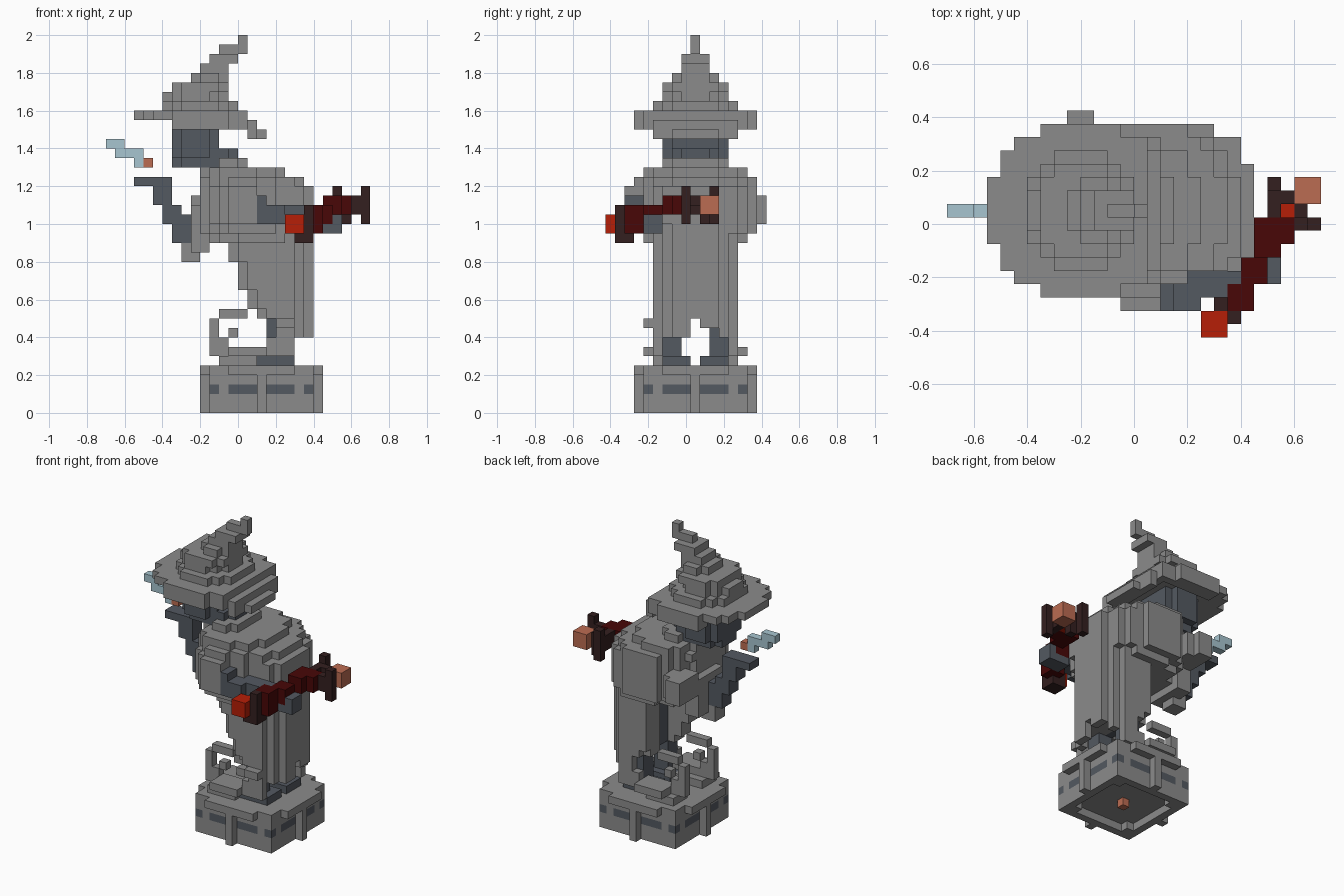
import bpy
import bmesh
from mathutils import Vector

default_cube = bpy.data.objects.get("Cube")
if default_cube:
    bpy.data.objects.remove(default_cube)

SIZE = 0.05
ORIGIN = Vector((-0.7, -0.425, 0.0))
MIDDLE_Y = 0.05          # the figure is symmetric about this plane
PEDESTAL_X = 0.125
cells = {}               # block position -> part name


def make_material(name, colour):
    material = bpy.data.materials.new(name)
    material.use_nodes = True
    rgba = (*colour, 1.0)
    material.diffuse_color = rgba
    material.node_tree.nodes["Principled BSDF"].inputs["Base Color"].default_value = rgba
    return material


stone = make_material("grey stone", (0.26, 0.26, 0.26))
slate = make_material("dark slate", (0.087, 0.1, 0.12))
dark_red = make_material("dark red", (0.065, 0.002, 0.002))
brown = make_material("dark brown", (0.034, 0.014, 0.014))
red = make_material("bright red", (0.47, 0.013, 0.002))
copper = make_material("copper", (0.5, 0.15, 0.085))
pale_blue = make_material("pale blue", (0.39, 0.56, 0.63))


def span(low, high, axis):
    start, stop = (round((v - ORIGIN[axis]) / SIZE) for v in (low, high))
    return range(start, stop)


def centre(cell):
    return ORIGIN + (Vector(cell) + Vector((0.5, 0.5, 0.5))) * SIZE


def box(part, x, y, z, keep=None):
    """Fill a box with blocks; part None carves. keep(point) limits the region."""
    for i in span(*x, 0):
        for j in span(*y, 1):
            for k in span(*z, 2):
                cell = (i, j, k)
                if keep is None or keep(centre(cell)):
                    if part:
                        cells[cell] = part
                    else:
                        cells.pop(cell, None)


def column(part, x, y, z, power=2.5, front_power=None, keep=None):
    """Rounded slab inscribed in the given box; the -x half may be squarer."""
    cx, cy = sum(x) / 2, sum(y) / 2
    rx, ry = x[1] - cx, y[1] - cy

    def inside(p):
        n = front_power if front_power and p.x < cx else power
        round_test = abs((p.x - cx) / rx) ** n + abs((p.y - cy) / ry) ** n <= 1
        return round_test and (keep is None or keep(p))

    box(part, x, y, z, inside)


def mirrored(part, x, y, z):
    """Box on both sides of the figure."""
    box(part, x, y, z)
    box(part, x, (2 * MIDDLE_Y - y[1], 2 * MIDDLE_Y - y[0]), z)


def pedestal_steps(p):
    """Sorted block distances from the pedestal axis."""
    return sorted((abs(round((p.x - PEDESTAL_X) / SIZE)), abs(round((p.y - MIDDLE_Y) / SIZE))))


def plinth(part, reach, radius, z):
    """Square slab with its corners cut by a circle, measured in blocks."""
    half = (reach + 0.5) * SIZE
    box(part, (PEDESTAL_X - half, PEDESTAL_X + half), (MIDDLE_Y - half, MIDDLE_Y + half), z,
        lambda p: Vector(pedestal_steps(p)).length <= radius)


# Pedestal: hollow foot, recessed band, rim and posts
plinth("pedestal", 5, 7.1, (0, 0.1))
plinth("pedestal_band", 5, 7.1, (0.1, 0.15))
plinth("pedestal", 5, 7.1, (0.15, 0.2))
plinth("pedestal", 6, 7.1, (0.2, 0.25))
plinth(None, 4, 5, (0, 0.05))
box("pedestal", (-0.2, 0.45), (-0.275, 0.375), (0, 0.2),
    lambda p: pedestal_steps(p) in ([0, 6], [4, 5]))
box("pedestal_plug", (0.1, 0.15), (0.025, 0.075), (0, 0.05))

# Robe: stacked slabs, square at the front and round at the back
robe = [
    ((0.1, 0.4), (-0.175, 0.275), (0.4, 0.55)),
    ((0.05, 0.4), (-0.175, 0.275), (0.55, 0.65)),
    ((0, 0.4), (-0.175, 0.275), (0.65, 0.8)),
    ((-0.05, 0.4), (-0.175, 0.275), (0.8, 0.9)),
]
for slab in robe:
    column("robe", *slab, 2.1, 4)

# Hunched shoulders
shoulders = [
    ((-0.15, 0.4), (-0.225, 0.325), (0.9, 0.95)),
    ((-0.2, 0.4), (-0.275, 0.375), (0.95, 1.0)),
    ((-0.2, 0.4), (-0.325, 0.375), (1.0, 1.2)),
    ((-0.2, 0.35), (-0.275, 0.375), (1.2, 1.25)),
    ((-0.2, 0.25), (-0.225, 0.325), (1.25, 1.3)),
    ((-0.15, 0.05), (-0.125, 0.225), (1.3, 1.35)),
]
for slab in shoulders:
    column("robe", *slab, 2.1, 2.3)
box("robe", (-0.25, -0.1), (0.225, 0.375), (1.0, 1.15))
box("robe", (-0.25, -0.15), (0.375, 0.425), (1.0, 1.15))

# Notch above the holding arm
box(None, (0.1, 0.4), (-0.325, -0.225), (1.1, 1.25))
box(None, (0.2, 0.4), (-0.225, -0.175), (1.1, 1.25))

# Robe open on the front, with dark lining and a ragged hollow hem
box(None, (-0.05, 0.1), (-0.025, 0.275), (0.4, 0.9))
box(None, (0.1, 0.15), (-0.025, 0.125), (0.4, 0.9))
box("lining", (0.15, 0.2), (-0.025, 0.125), (0.5, 0.9))
box(None, (0.1, 0.2), (-0.175, 0.275), (0.4, 0.5))
column(None, (0.15, 0.35), (-0.125, 0.225), (0.4, 0.5))
box(None, (0, 0.4), (0.025, 0.075), (0.25, 0.5))
box(None, (0.35, 0.4), (0.075, 0.225), (0.4, 0.45))
mirrored("robe", (0.15, 0.3), (-0.175, -0.125), (0.3, 0.4))
mirrored("robe", (0.2, 0.3), (-0.175, -0.125), (0.4, 0.45))
box("robe", (0.2, 0.3), (-0.225, -0.175), (0.45, 0.5))

# Legs and shoes with thin curled toes
mirrored("legs", (0.15, 0.25), (-0.125, -0.025), (0.25, 0.55))
mirrored("legs", (0.1, 0.3), (-0.125, 0.025), (0.25, 0.3))
mirrored("shoes", (-0.1, 0.1), (-0.175, -0.025), (0.25, 0.3))
mirrored("shoes", (-0.05, 0.15), (-0.225, -0.075), (0.3, 0.35))
for x, z in (((-0.15, -0.05), (0.3, 0.35)), ((-0.15, -0.1), (0.35, 0.5)),
             ((-0.1, 0.05), (0.5, 0.55)), ((-0.1, -0.05), (0.35, 0.4)),
             ((-0.05, 0), (0.4, 0.45))):
    mirrored("shoes", x, (-0.125, -0.075), z)

# Head
column("head", (-0.35, -0.1), (-0.125, 0.225), (1.35, 1.55), 2.2)
column("head", (-0.35, -0.1), (-0.075, 0.175), (1.3, 1.35), 2.2)
column("head", (-0.2, 0), (-0.075, 0.175), (1.3, 1.4), 2.2)

# Hat: drooping brim and bent peak
BRIM_X, BRIM_Y = (-0.55, 0.15), (-0.275, 0.375)
column("hat", BRIM_X, BRIM_Y, (1.55, 1.6), 2.3, keep=lambda p: p.x < 0.05)
column("hat", BRIM_X, BRIM_Y, (1.5, 1.55), 2.3,
       keep=lambda p: -0.35 < p.x < 0.1 and (p.x > 0 or abs(p.y - MIDDLE_Y) > 0.22))
column("hat", BRIM_X, BRIM_Y, (1.45, 1.5), 2.3, keep=lambda p: p.x > 0.05)
peak = [(-0.4, 0, 0.225), (-0.4, -0.05, 0.175), (-0.35, -0.05, 0.175),
        (-0.25, -0.05, 0.125), (-0.2, -0.05, 0.075), (-0.15, 0, 0.075),
        (-0.1, 0.05, 0.025), (0, 0.05, 0.025)]
for level, (left, right, half) in enumerate(peak):
    z = 1.6 + level * SIZE
    column("hat", (left, right), (MIDDLE_Y - half, MIDDLE_Y + half), (z, z + SIZE), 2.1)

# Reaching arm, hanging cuff and floating flame
for x, z in (((-0.35, -0.25), (0.9, 1.0)), ((-0.4, -0.25), (1.0, 1.05)),
             ((-0.4, -0.3), (1.05, 1.1)), ((-0.45, -0.35), (1.1, 1.2)),
             ((-0.55, -0.35), (1.2, 1.25))):
    box("reaching_arm", x, (0.025, 0.125), z)
box("cuff", (-0.3, -0.2), (0.025, 0.125), (0.8, 0.9))
box("cuff", (-0.25, -0.15), (-0.025, 0.225), (0.85, 1.1))
for x, z in (((-0.7, -0.6), 1.4), ((-0.65, -0.5), 1.35), ((-0.55, -0.45), 1.3)):
    box("flame", x, (0.025, 0.075), (z, z + SIZE))
box("ember", (-0.5, -0.45), (0.025, 0.075), (1.3, 1.35))

# Holding arm and hand
box("holding_arm", (0.1, 0.15), (-0.325, -0.225), (1.05, 1.15))
box("holding_arm", (0.1, 0.25), (-0.325, -0.225), (1.0, 1.1))
box("holding_arm", (0.2, 0.4), (-0.275, -0.175), (1.0, 1.1))
box("holding_arm", (0.4, 0.55), (-0.225, -0.125), (0.95, 1.05))

# Sceptre: shaft stepping back and up, collar and end knob
for x, y, z in (((0.35, 0.45), (-0.325, -0.225), (0.95, 1.1)),
                ((0.4, 0.5), (-0.225, -0.125), (1.0, 1.1)),
                ((0.45, 0.55), (-0.125, -0.025), (1.05, 1.15)),
                ((0.45, 0.6), (-0.075, 0.025), (1.05, 1.15))):
    box("sceptre_shaft", x, y, z)
box("sceptre_collar", (0.3, 0.4), (-0.375, -0.275), (0.9, 1.05))
box("sceptre_collar", (0.35, 0.4), (-0.375, -0.325), (0.9, 1.1))
box("sceptre_knob", (0.25, 0.35), (-0.425, -0.325), (0.95, 1.05))

# Sceptre claw holding a gem
box("sceptre_claw", (0.5, 0.65), (0.025, 0.075), (1.05, 1.1))
box("sceptre_claw", (0.55, 0.6), (0.075, 0.125), (1.0, 1.15))
box("sceptre_claw", (0.5, 0.55), (0.025, 0.175), (1.05, 1.15))
box("sceptre_claw", (0.5, 0.55), (0.125, 0.175), (1.0, 1.2))
box("sceptre_claw", (0.6, 0.7), (-0.025, 0.025), (1.05, 1.15))
box("sceptre_claw", (0.65, 0.7), (-0.025, 0.025), (1.0, 1.2))
box("sceptre_bead", (0.55, 0.6), (0.025, 0.075), (1.05, 1.1))
box("gem", (0.6, 0.7), (0.075, 0.175), (1.05, 1.15))

# Build one mesh per part from the exposed block faces
part_materials = {
    "pedestal": stone, "pedestal_band": slate, "pedestal_plug": copper,
    "robe": stone, "lining": slate, "legs": slate, "shoes": stone,
    "head": slate, "hat": stone, "reaching_arm": slate, "cuff": stone,
    "flame": pale_blue, "ember": copper, "holding_arm": slate,
    "sceptre_shaft": dark_red, "sceptre_collar": brown, "sceptre_knob": red,
    "sceptre_claw": brown, "sceptre_bead": red, "gem": copper,
}
for part, material in part_materials.items():
    bm = bmesh.new()
    for cell in [c for c, owner in cells.items() if owner == part]:
        for axis in range(3):
            for sign in (-1, 1):
                normal = Vector((0, 0, 0))
                normal[axis] = sign
                if tuple(int(c + n) for c, n in zip(cell, normal)) in cells:
                    continue
                u = Vector((0, 0, 0))
                u[(axis + 1) % 3] = 1
                v = normal.cross(u)
                middle = centre(cell) + normal * SIZE / 2
                corners = (-u - v, u - v, u + v, v - u)
                bm.faces.new([bm.verts.new(middle + c * SIZE / 2) for c in corners])
    bmesh.ops.remove_doubles(bm, verts=bm.verts, dist=SIZE / 100)
    mesh = bpy.data.meshes.new(part)
    bm.to_mesh(mesh)
    bm.free()
    mesh.materials.append(material)
    bpy.context.collection.objects.link(bpy.data.objects.new(part, mesh))
